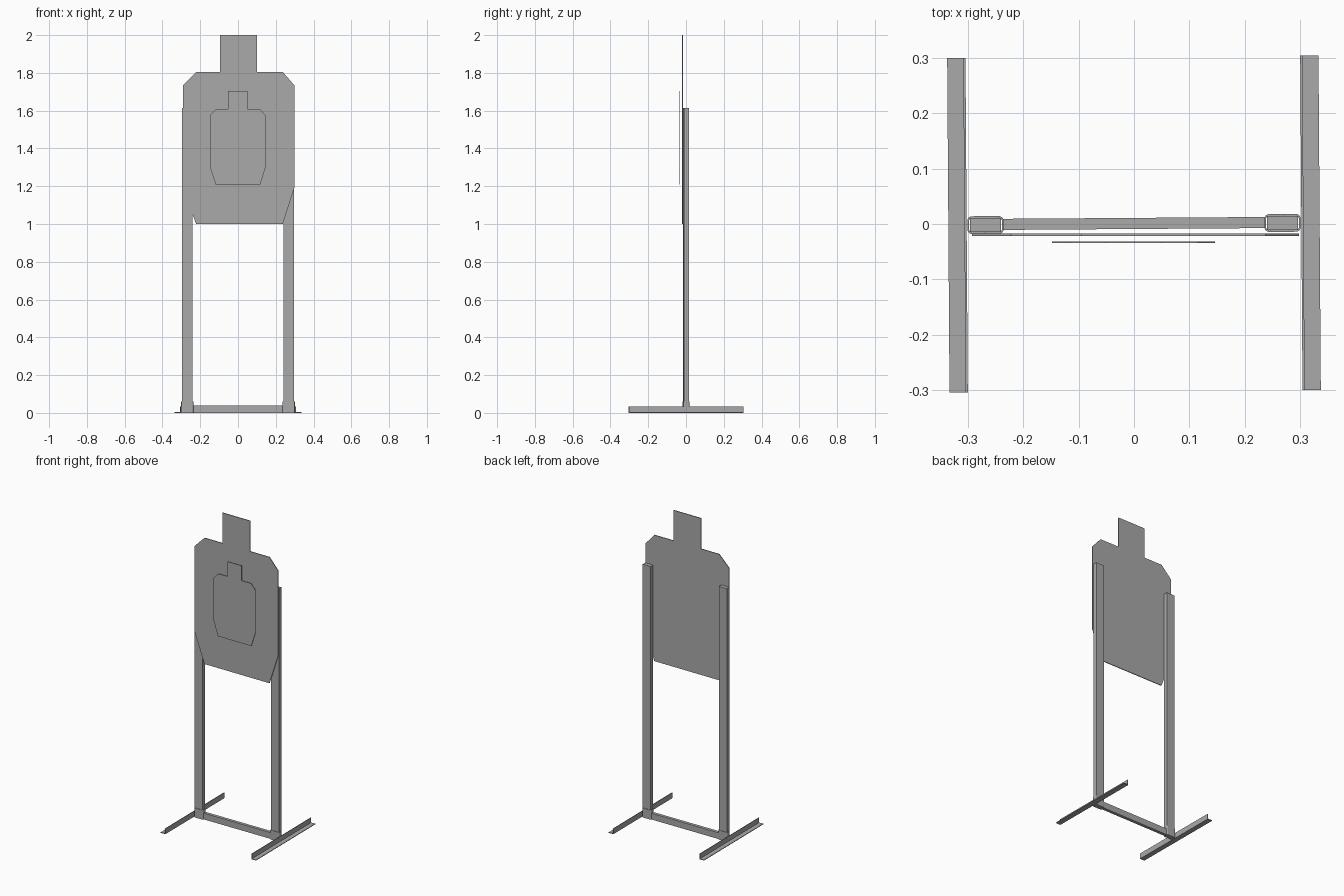
import bpy, bmesh, math
from mathutils import Matrix

cube = bpy.data.objects.get("Cube")
if cube:
    bpy.data.objects.remove(cube, do_unlink=True)

grey = bpy.data.materials.new("plain grey")
grey.use_nodes = True
COLOUR = (0.4, 0.4, 0.4, 1)
grey.diffuse_color = COLOUR
grey.node_tree.nodes["Principled BSDF"].inputs["Base Color"].default_value = COLOUR

# The steel frame sits very slightly turned behind the board
TWIST = Matrix.Rotation(math.radians(0.4), 4, "Z")


def finish(name, bm, matrix=Matrix()):
    bmesh.ops.recalc_face_normals(bm, faces=bm.faces)
    mesh = bpy.data.meshes.new(name)
    bm.to_mesh(mesh)
    bm.free()
    mesh.transform(matrix)
    mesh.materials.append(grey)
    obj = bpy.data.objects.new(name, mesh)
    bpy.context.collection.objects.link(obj)
    return obj


def prism(name, points, depth, matrix=Matrix()):
    """Extrude a closed (x, z) outline along +y."""
    bm = bmesh.new()
    face = bm.faces.new([bm.verts.new((x, 0, z)) for x, z in points])
    ext = bmesh.ops.extrude_face_region(bm, geom=[face])
    verts = [g for g in ext["geom"] if isinstance(g, bmesh.types.BMVert)]
    bmesh.ops.translate(bm, verts=verts, vec=(0, depth, 0))
    return finish(name, bm, matrix)


def box(name, x0, x1, y0, y1, z0, z1, matrix=Matrix()):
    outline = [(x0, z0), (x1, z0), (x1, z1), (x0, z1)]
    return prism(name, outline, y1 - y0, matrix @ Matrix.Translation((0, y0, 0)))


def rounded_ring(bm, w, d, r, z):
    """Rounded rectangle of vertices at height z."""
    verts = []
    for k, (sx, sy) in enumerate([(1, 1), (-1, 1), (-1, -1), (1, -1)]):
        for i in range(5):
            a = math.radians(90 * k + 22.5 * i)
            verts.append(bm.verts.new((sx * (w / 2 - r) + r * math.cos(a),
                                       sy * (d / 2 - r) + r * math.sin(a), z)))
    return verts


def socket(name, matrix):
    """Short open tube with rounded corners and real wall thickness."""
    bm = bmesh.new()
    height = 0.06
    rings = [rounded_ring(bm, 0.065, 0.032, 0.008, 0),
             rounded_ring(bm, 0.065, 0.032, 0.008, height),
             rounded_ring(bm, 0.059, 0.026, 0.005, height),
             rounded_ring(bm, 0.059, 0.026, 0.005, 0)]
    for a, b in zip(rings, rings[1:] + rings[:1]):
        for i in range(len(a)):
            j = (i + 1) % len(a)
            bm.faces.new((a[i], a[j], b[j], b[i]))
    return finish(name, bm, matrix)


# Target boards
prism("large_board",
      [(-.222, 1), (.237, 1), (.298, 1.19), (.298, 1.735), (.237, 1.805), (.101, 1.805),
       (.101, 2), (-.095, 2), (-.095, 1.805), (-.222, 1.805), (-.292, 1.735), (-.292, 1.19)],
      0.005, Matrix.Translation((0, -0.022, 0)))
prism("small_board",
      [(-.118, 1.21), (.118, 1.21), (.146, 1.3), (.146, 1.575), (.115, 1.61), (.05, 1.61),
       (.05, 1.705), (-.052, 1.705), (-.052, 1.61), (-.115, 1.61), (-.148, 1.575), (-.148, 1.3)],
      0.002, Matrix.Translation((0, -0.034, 0)))

# Mirrored posts, sockets and angle-iron feet
for side, s in (("left", 1), ("right", -1)):
    place = TWIST @ Matrix.Translation((s * 0.268, 0, 0))
    socket(side + "_socket", place)
    box(side + "_post", -.028, .028, -.0125, .0125, 0, 1.615, place)
    angle = [(.302, 0), (.335, 0), (.335, .004), (.306, .004), (.306, .035), (.302, .035)]
    prism(side + "_foot", [(s * x, z) for x, z in angle], 0.604,
          TWIST @ Matrix.Translation((0, -0.302, 0)))

# Bar joining the sockets
box("cross_bar", -.238, .238, -.010, .010, 0, .04, TWIST @ Matrix.Translation((0, .001, 0)))
